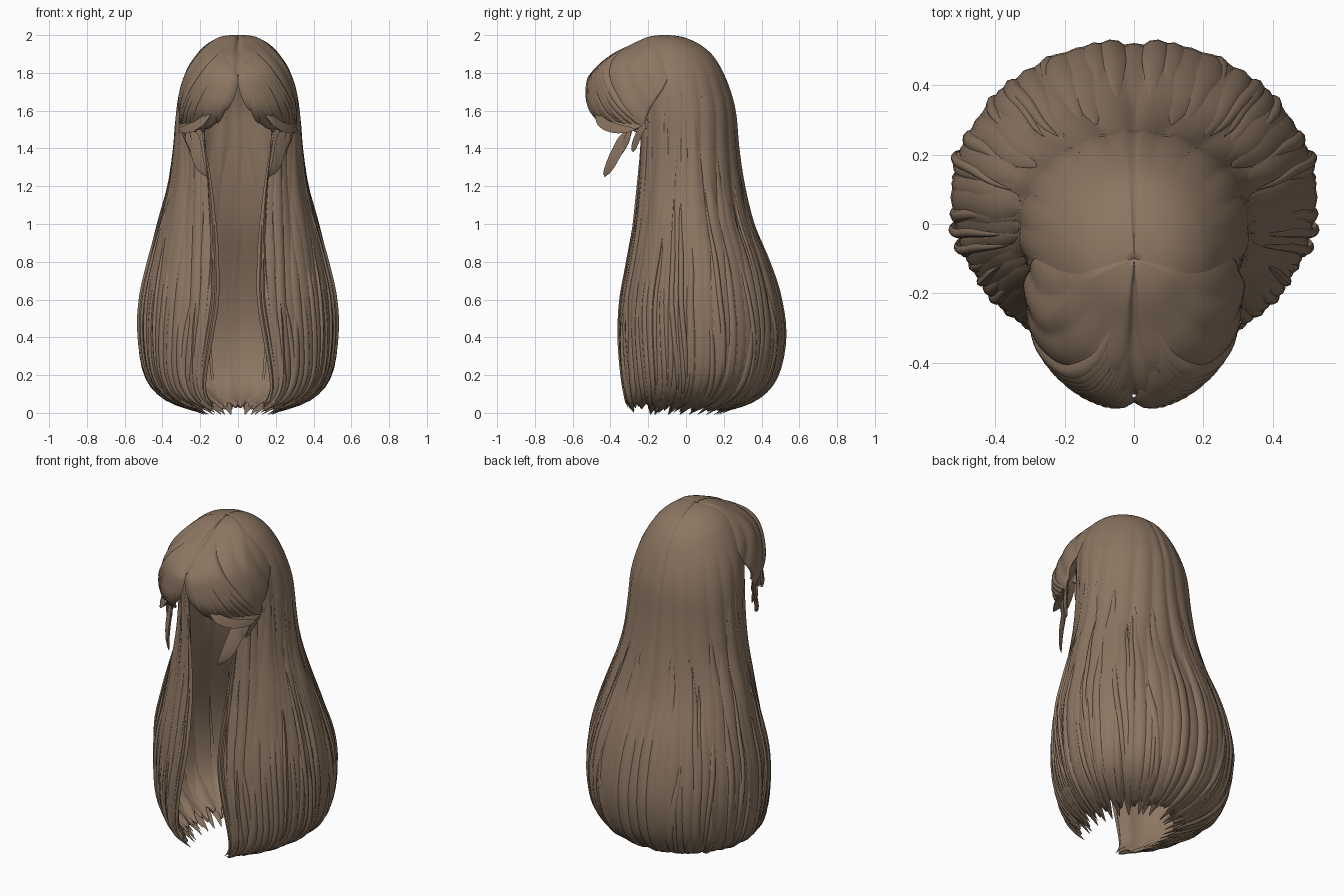
import bpy, bmesh, math, random
from mathutils import Vector

random.seed(7)
if "Cube" in bpy.data.objects:
    bpy.data.objects.remove(bpy.data.objects["Cube"])

hair = bpy.data.materials.new("warm brown hair")
hair.use_nodes = True
colour = (0.262, 0.18, 0.122, 1)
hair.diffuse_color = colour
hair.node_tree.nodes["Principled BSDF"].inputs["Base Color"].default_value = colour

# Cross-sections: height, half width, back y, front y, angle of the front edge
LONG = [(2, 0, -.1, -.1, 110), (1.985, .105, .0, -.2, 115), (1.94, .18, .09, -.28, 120),
        (1.87, .238, .16, -.33, 125), (1.75, .295, .22, -.335, 135), (1.6, .326, .262, -.3, 143),
        (1.4, .34, .28, -.28, 149), (1.2, .362, .31, -.28, 154), (1, .412, .36, -.29, 159),
        (.8, .46, .437, -.32, 162), (.6, .503, .497, -.355, 164), (.4, .51, .52, -.372, 162),
        (.2, .477, .48, -.37, 158), (.08, .38, .38, -.36, 154), (.0, .2, .2, -.33, 152)]
FRINGE = [(2, 0, -.1, -.1, 180), (1.985, .105, .0, -.2, 180), (1.94, .18, .09, -.3, 180),
          (1.88, .238, .16, -.415, 180), (1.8, .285, .2, -.49, 180), (1.7, .314, .24, -.515, 180),
          (1.6, .323, .25, -.51, 180), (1.5, .31, .24, -.44, 180), (1.45, .29, .23, -.39, 180)]


def lerp(a, b, s):
    return a + (b - a) * s


def section(rows, t):
    """Smoothly interpolated half width, centre, depth, height and edge angle."""
    r = [Vector((z, a, (k + f) / 2, (k - f) / 2, e)) for z, a, k, f, e in rows]
    head = Vector(r[1])
    head[1], head[3] = -head[1], -head[3]
    r = [head] + r + [r[-1] * 2 - r[-2]]
    i = max(0, min(len(rows) - 2, int(t)))
    s = t - i
    p, q, m, n = r[i:i + 4]
    return q + (m - p) * (s / 2) + (p * 2 - q * 5 + m * 4 - n) * (s * s / 2) \
        + (q * 3 - p - m * 3 + n) * (s ** 3 / 2)


def at_height(rows, z):
    for i in range(len(rows) - 1):
        hi, lo = rows[i][0], rows[i + 1][0]
        if z >= lo:
            return i + (hi - z) / (hi - lo)
    return len(rows) - 1


def surface(rows, u, t):
    z, a, c, b, edge = section(rows, t)
    ang = math.radians(edge) * u
    return Vector((a * math.sin(ang), c + b * math.cos(ang), z))


def frame(rows, u, t):
    """Point, sideways direction and outward normal on the hair surface."""
    k, d = max(t, .06), .01
    side = (surface(rows, u + d, k) - surface(rows, u - d, k)).normalized()
    down = surface(rows, u, k + d) - surface(rows, u, k - d)
    return surface(rows, u, t), side, side.cross(down).normalized()


def finish(name, bm, thickness=0):
    mesh = bpy.data.meshes.new(name)
    bm.to_mesh(mesh)
    bm.free()
    mesh.materials.append(hair)
    ob = bpy.data.objects.new(name, mesh)
    bpy.context.collection.objects.link(ob)
    mirror = ob.modifiers.new("both sides", 'MIRROR')
    mirror.merge_threshold = .0005
    if thickness:
        solid = ob.modifiers.new("thickness", 'SOLIDIFY')
        solid.thickness = thickness
        solid.offset = -1
    bpy.ops.object.select_all(action='DESELECT')
    ob.select_set(True)
    bpy.context.view_layer.objects.active = ob
    bpy.ops.object.shade_smooth_by_angle(angle=math.radians(50))


def shell(name, rows, start, end, relief, columns, steps, thickness):
    """Half shell from the crown down to a rim that varies with the angle."""
    bm = bmesh.new()
    grid = []
    for i in range(columns + 1):
        u = lerp(start, 1, i / columns)
        line = []
        for j in range(steps + 1):
            t = end(u) * j / steps
            p, side, normal = frame(rows, u, t)
            p = p + normal * (relief(u, t) * min(1, t))
            if u == 0 or (u == 1 and rows is FRINGE):
                p.x = 0
            line.append(bm.verts.new(p))
        grid.append(line)
    for l, r in zip(grid, grid[1:]):
        for j in range(steps):
            bm.faces.new((l[j], r[j], r[j + 1], l[j + 1]))
    bmesh.ops.remove_doubles(bm, verts=bm.verts, dist=.0004)
    finish(name, bm, thickness)


def lock(bm, frames, width, height):
    """Tapered lock of hair with a lens-shaped section and pointed ends."""
    outline = [(-1, -.3), (-.6, .6), (0, 1), (.6, .6), (1, -.3), (0, -.5)]
    rings = []
    n = len(frames) - 1
    for i, (p, side, normal) in enumerate(frames):
        s = i / n
        w = min(1, .05 + s / .35) * math.sqrt(max(.003, 1 - max(0, (s - .55) / .45) ** 2))
        rings.append([bm.verts.new(p + side * (x * w * width) + normal * (y * w * height))
                      for x, y in outline])
    for a, b in zip(rings, rings[1:]):
        for k in range(6):
            m = (k + 1) % 6
            bm.faces.new((a[k], a[m], b[m], b[k]))
    bm.faces.new(rings[0])
    bm.faces.new(rings[-1])


def draped(bm, rows, path, width, height, lift=0.0, steps=22):
    """Lock that follows the surface, optionally bowed off it."""
    frames = []
    for i in range(steps + 1):
        s = i / steps
        u, t = path(s)
        p, side, normal = frame(rows, u, t)
        frames.append((p + normal * (lift * math.sin(math.pi * s)), side, normal))
    lock(bm, frames, width, height)


def free(bm, points, side, width, height, steps=14):
    """Lock hanging freely along a cubic curve."""
    a, b, c, d = (Vector(p) for p in points)
    side = Vector(side).normalized()
    frames = []
    for i in range(steps + 1):
        s = i / steps
        r = 1 - s
        p = a * r ** 3 + b * (3 * r * r * s) + c * (3 * r * s * s) + d * s ** 3
        tan = (b - a) * r * r + (c - b) * (2 * r * s) + (d - c) * s * s
        frames.append((p, side, side.cross(tan).normalized()))
    lock(bm, frames, width, height)


# Long back and side hair, with broad folds that deepen downwards
def long_end(u):
    return 13.6 + .25 * math.sin(u * 83) * math.sin(u * 31) - .8 * max(0, u - .7)


def long_relief(u, t):
    fold = abs(math.sin(u * 24 + math.sin(t * .4))) - .5
    part = math.exp(-(u / .02) ** 2) * (.006 if t < 5 else .003)
    return fold * .014 * min(1, max(0, (t - 3) / 5)) - part


shell("long_hair", LONG, 0, long_end, long_relief, 96, 56, .02)


# Fringe swept from the centre parting, its rear edge tucked under the side hair
START = .4


def rim(u):
    q = (u - START) / (1 - START)
    return 1.5 + min(.28, .6 * q ** 12) + .36 * max(0, 1 - q / .36)


def fringe_relief(u, t):
    q = (u - START) / (1 - START)
    fold = abs(math.sin((u + t * .045) * 26)) - .5
    groove = .014 * math.exp(-((1 - u) / .025) ** 2)
    return lerp(-.02, .006, min(1, q * 2.5)) + fold * .01 * min(1, max(0, (t - 1.5) / 3)) - groove


shell("fringe", FRINGE, START, lambda u: at_height(FRINGE, rim(u)), fringe_relief, 84, 28, .014)

# Broad overlapping locks over the shell, ending in ragged tips
bm = bmesh.new()
count = 27
for i in range(count):
    u0 = lerp(.045, .975, i / (count - 1))
    root = random.uniform(4.5, 7.5) + (2 if u0 < .3 else 0)
    tip = random.uniform(13.75, 14) - (random.uniform(.1, .7) if u0 > .75 else 0)
    sway = random.uniform(-.03, .03)
    draped(bm, LONG, lambda s: (max(.035, u0 + sway * s * s), lerp(root, tip, s)),
           random.uniform(.04, .06), random.uniform(.011, .02))
finish("broad_locks", bm)

# Finer locks through the lower half of the sides
bm = bmesh.new()
for i in range(24):
    u0 = lerp(.15, 1, (i + random.random()) / 24)
    root = random.uniform(7, 10)
    tip = random.uniform(12.9, 14)
    sway = random.uniform(-.05, .05)
    draped(bm, LONG, lambda s: (u0 + sway * s, lerp(root, tip, s)),
           random.uniform(.014, .026), random.uniform(.01, .014), random.uniform(.006, .014))
finish("fine_locks", bm)

# Folded locks lining the inside of the back, their tips curling under
bm = bmesh.new()
for i in range(10):
    u0 = lerp(.05, .8, i / 9)
    sway = random.uniform(-.03, .03)
    draped(bm, LONG, lambda s: (max(.04, u0 + sway * s), lerp(4.5, 14.1, s)), .05, .014, -.03)
finish("inner_locks", bm)

# Loose strands along the front edges and the sides
bm = bmesh.new()
for i in range(6):
    wave = random.uniform(.01, .03)
    root, tip = random.uniform(5, 8), random.uniform(12, 13.8)
    u0 = .95 + .012 * i
    draped(bm, LONG, lambda s: (u0 + wave * math.sin(s * 5), lerp(root, tip, s)), .014, .01)
for u0 in (.48, .64, .68):
    draped(bm, LONG, lambda s: (u0 - .03 * s, lerp(7, 12.8, s)), .014, .008, .028)
finish("loose_strands", bm)

# Locks of the fringe, curving outwards from the parting
bm = bmesh.new()
sweeps = 11
for i in range(sweeps):
    f = i / (sweeps - 1)
    u1 = lerp(.6, .92, f)
    z0 = lerp(1.95, 1.83, f)
    z1 = rim(u1) - random.uniform(0, .03)
    draped(bm, FRINGE, lambda s: (lerp(lerp(.9, .97, f), u1, s ** 1.2),
                                  at_height(FRINGE, lerp(z0, z1, s ** 1.15))),
           random.uniform(.034, .048), .018, .006)
finish("fringe_locks", bm)

# Tips that flick out at the temples, and curved wisps below them
bm = bmesh.new()
for k in range(3):
    d = .02 * k
    free(bm, [(.12 + d, -.48 + d, 1.62 - d), (.17, -.48 + d, 1.54), (.25, -.41 + d, 1.49),
              (.315, -.27 + d * 2, 1.5 + d)], (0, .4, 1), .028, .014)
free(bm, [(.28, -.26, 1.54), (.2, -.33, 1.48), (.24, -.38, 1.33), (.165, -.43, 1.25)],
     (.7, .7, 0), .045, .016)
free(bm, [(.25, -.3, 1.53), (.29, -.3, 1.44), (.23, -.33, 1.4), (.2, -.38, 1.33)],
     (.7, .7, 0), .024, .012)
free(bm, [(.31, -.2, 1.56), (.3, -.24, 1.5), (.27, -.27, 1.44), (.25, -.28, 1.38)],
     (.3, 1, 0), .02, .012)
finish("temple_wisps", bm)
